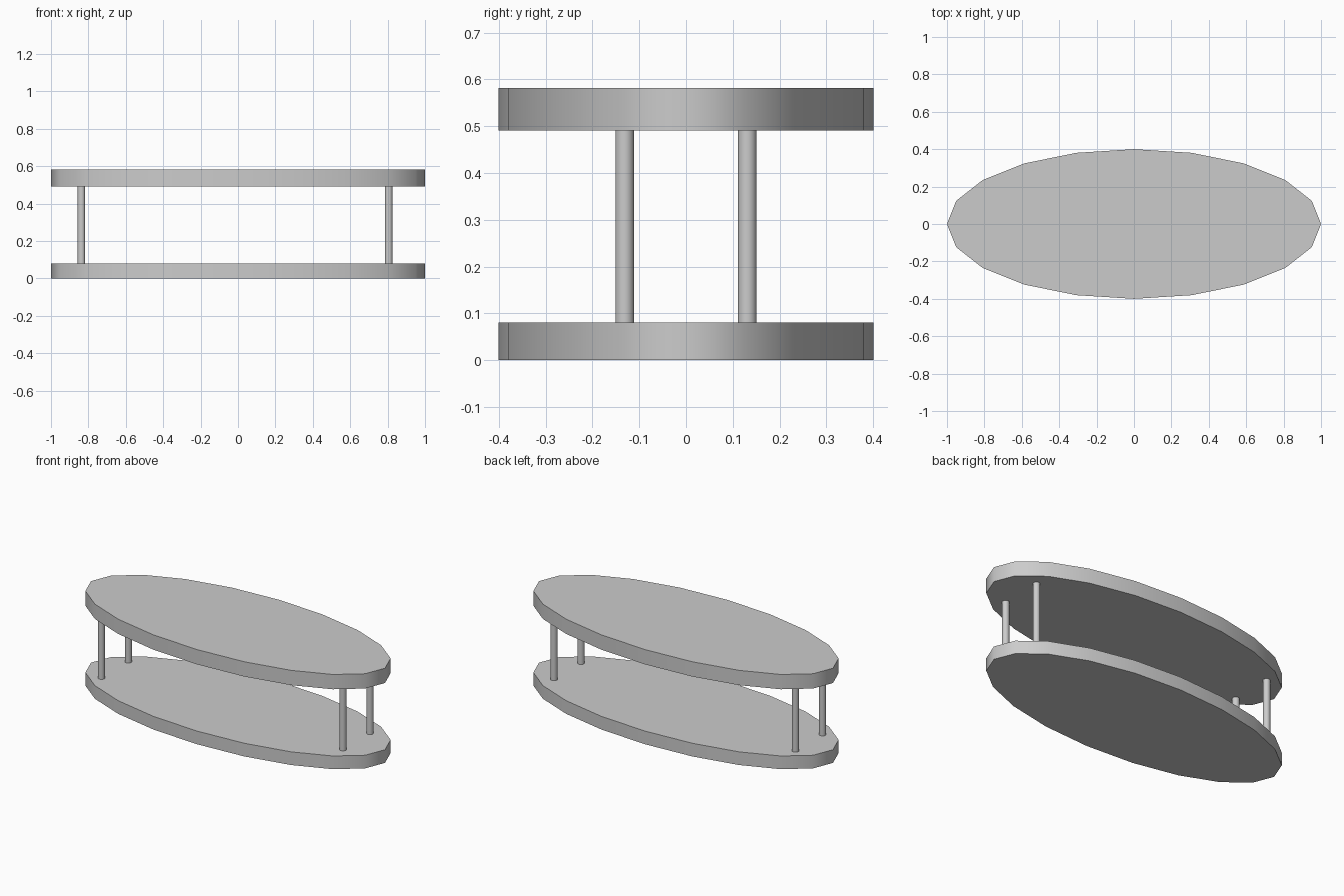
import bpy
import math

if "Cube" in bpy.data.objects:
    bpy.data.objects.remove(bpy.data.objects["Cube"])


def cylinder(name, x, y, z0, z1, rx, ry, sides):
    bpy.ops.mesh.primitive_cylinder_add(
        vertices=sides, radius=1, depth=1, location=(x, y, (z0 + z1) / 2))
    ob = bpy.context.object
    ob.name = name
    ob.scale = (rx, ry, z1 - z0)
    bpy.ops.object.transform_apply(location=False, rotation=False, scale=True)
    bpy.ops.object.shade_smooth_by_angle(angle=math.radians(50))
    return ob


# Oval shelf and table top, 20 sides each
cylinder("lower_shelf", 0, 0, 0.0, 0.081, 1.0, 0.4, 20)
cylinder("table_top", 0, 0, 0.491, 0.582, 1.0, 0.4, 20)

# Four slim posts, set slightly off centre along x
for side, x in (("left", -0.837), ("right", 0.806)):
    for end, y in (("front", -0.131), ("back", 0.131)):
        cylinder(f"{end}_{side}_post", x, y, 0.081, 0.491, 0.02, 0.02, 20)
